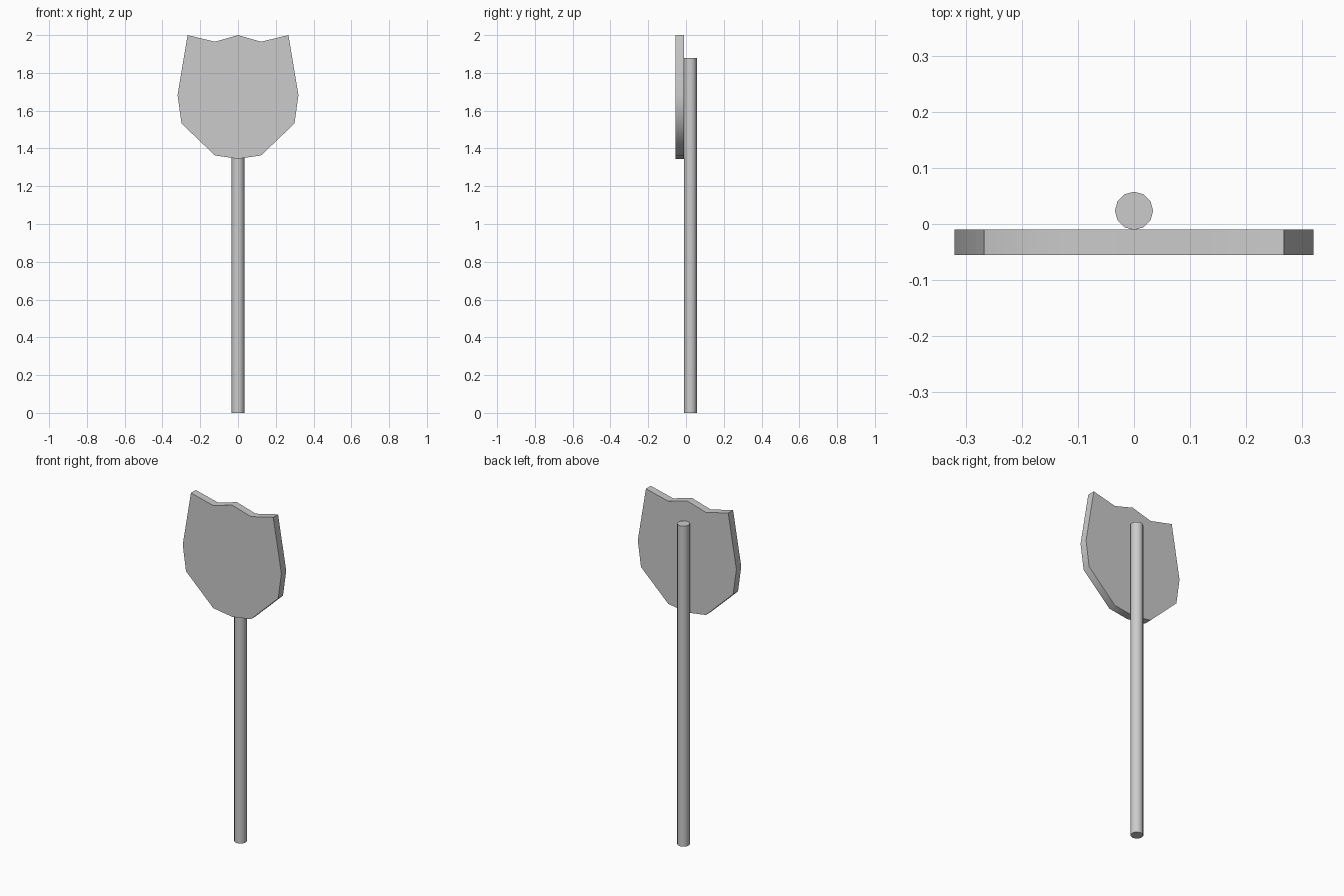
import bpy, bmesh, math

if "Cube" in bpy.data.objects:
    bpy.data.objects.remove(bpy.data.objects["Cube"])

def smooth(obj, angle):
    bpy.ops.object.select_all(action='DESELECT')
    obj.select_set(True)
    bpy.context.view_layer.objects.active = obj
    bpy.ops.object.shade_smooth_by_angle(angle=math.radians(angle))

# Round post
bpy.ops.mesh.primitive_cylinder_add(vertices=12, radius=0.034, depth=1.88,
                                    location=(0, 0.0235, 0.94))
post = bpy.context.object
post.name = "post"
smooth(post, 40)

# Shield-shaped sign plate: right half of the outline, mirrored to the left
half = [(0, 2.0), (0.122, 1.965), (0.267, 2.0), (0.32, 1.683),
        (0.299, 1.532), (0.122, 1.363), (0, 1.345)]
outline = half + [(-x, z) for x, z in half[-2:0:-1]]

bm = bmesh.new()
front = bm.faces.new([bm.verts.new((x, -0.055, z)) for x, z in reversed(outline)])
ext = bmesh.ops.extrude_face_region(bm, geom=[front], use_keep_orig=True)
back = [v for v in ext["geom"] if isinstance(v, bmesh.types.BMVert)]
bmesh.ops.translate(bm, verts=back, vec=(0, 0.045, 0))
bmesh.ops.recalc_face_normals(bm, faces=bm.faces)
mesh = bpy.data.meshes.new("sign_plate")
bm.to_mesh(mesh)
bm.free()
plate = bpy.data.objects.new("sign_plate", mesh)
bpy.context.collection.objects.link(plate)
smooth(plate, 40)
